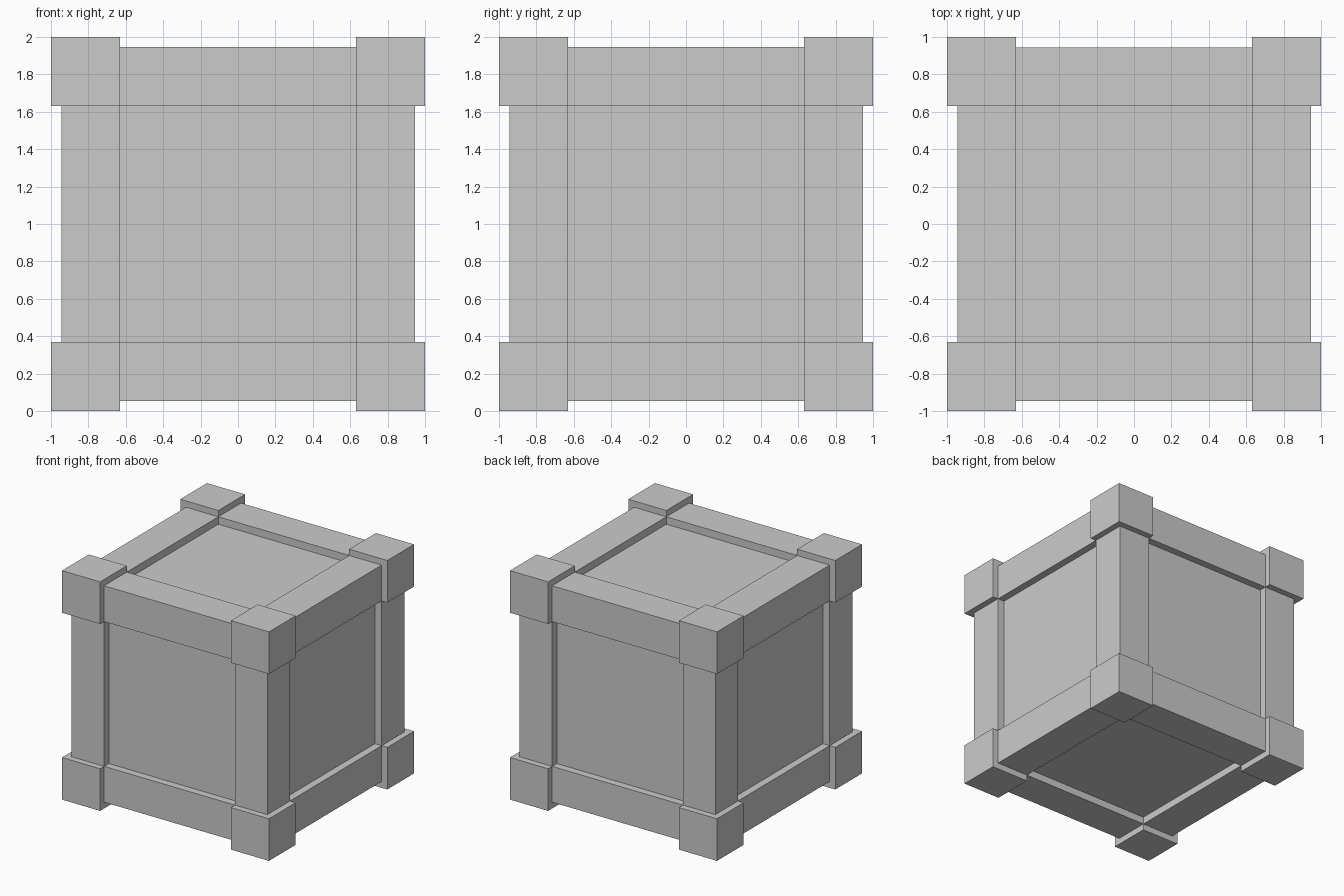
import bpy
from mathutils import Vector
from itertools import product

if "Cube" in bpy.data.objects:
    bpy.data.objects.remove(bpy.data.objects["Cube"])

CORNER = 0.368   # corner block size
INNER = 1 - CORNER
BEAM = 0.945     # outer face of the beams
PANEL = 0.88     # outer face of the recessed panels


def box(name, lo, hi):
    lo, hi = Vector(lo), Vector(hi)
    bpy.ops.mesh.primitive_cube_add(size=1, location=(lo + hi) / 2 + Vector((0, 0, 1)))
    ob = bpy.context.object
    ob.name = name
    ob.scale = hi - lo
    bpy.ops.object.transform_apply(location=False, rotation=False, scale=True)
    return ob


def span(sign, a, b):
    return sorted((sign * a, sign * b))


# recessed panels as one core
box("panel_core", (-PANEL,) * 3, (PANEL,) * 3)

# corner blocks
for signs in product((-1, 1), repeat=3):
    lo, hi = zip(*(span(s, INNER, 1) for s in signs))
    box("corner_block", lo, hi)

# edge beams running along each axis between the corner blocks
for axis in range(3):
    for signs in product((-1, 1), repeat=2):
        ranges = [span(s, INNER, BEAM) for s in signs]
        ranges.insert(axis, [-INNER, INNER])
        lo, hi = zip(*ranges)
        box("edge_beam_" + "xyz"[axis], lo, hi)
